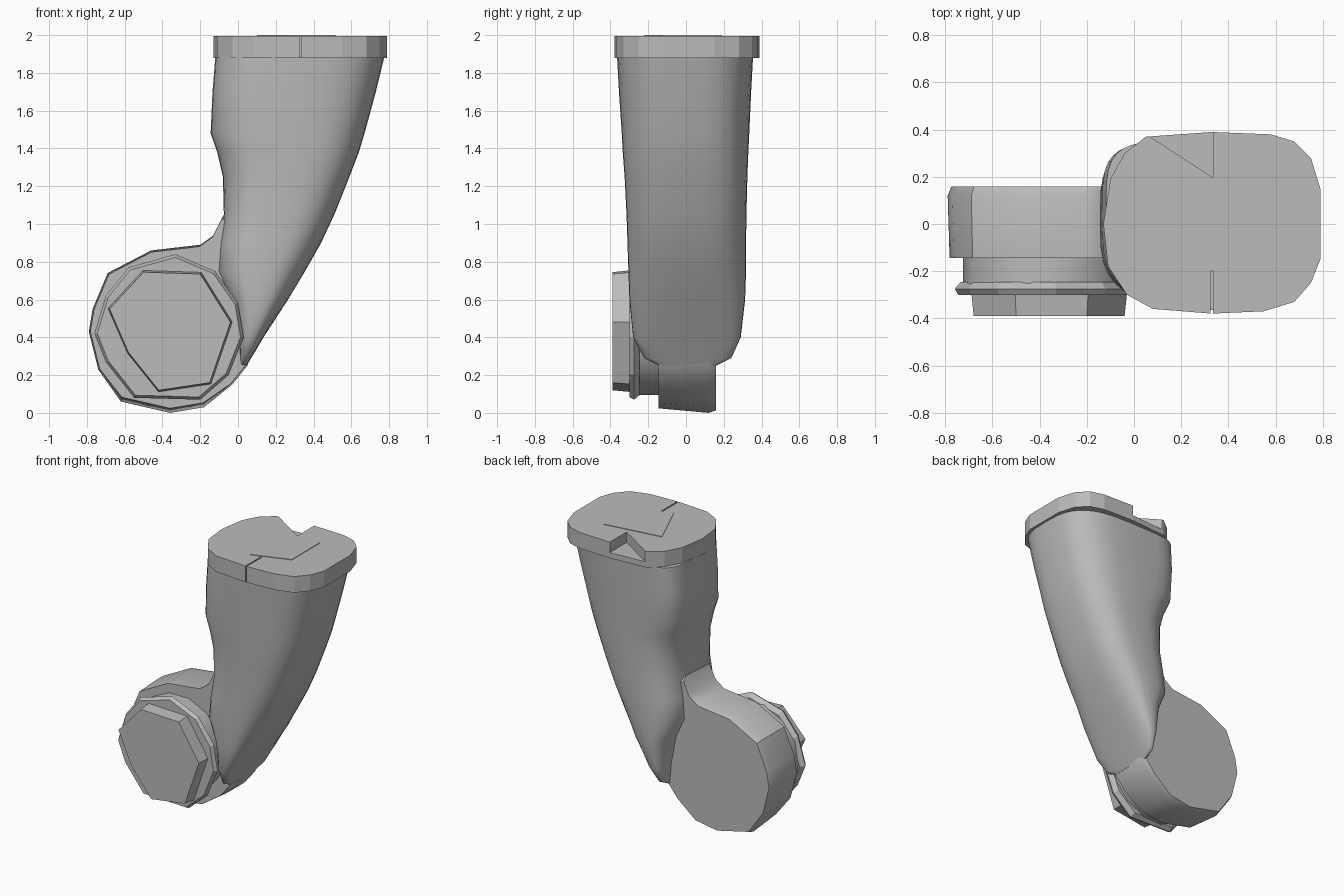
import bpy, bmesh, math
from math import cos, sin, pi, copysign

if "Cube" in bpy.data.objects:
    bpy.data.objects.remove(bpy.data.objects["Cube"], do_unlink=True)

grey = bpy.data.materials.new("plain grey")
grey.use_nodes = True
COLOUR = (0.5, 0.5, 0.5, 1)
grey.diffuse_color = COLOUR
grey.node_tree.nodes["Principled BSDF"].inputs["Base Color"].default_value = COLOUR


def loft(name, rings, smooth=None):
    """Skin a stack of equal-length rings and close both ends."""
    bm = bmesh.new()
    loops = [[bm.verts.new(p) for p in ring] for ring in rings]
    n = len(loops[0])
    for a, b in zip(loops, loops[1:]):
        for i in range(n):
            j = (i + 1) % n
            bm.faces.new((a[i], a[j], b[j], b[i]))
    bm.faces.new(loops[0])
    bm.faces.new(loops[-1])
    bmesh.ops.recalc_face_normals(bm, faces=bm.faces)
    mesh = bpy.data.meshes.new(name)
    bm.to_mesh(mesh)
    bm.free()
    mesh.materials.append(grey)
    ob = bpy.data.objects.new(name, mesh)
    bpy.context.collection.objects.link(ob)
    if smooth:
        bpy.ops.object.select_all(action="DESELECT")
        ob.select_set(True)
        bpy.context.view_layer.objects.active = ob
        bpy.ops.object.shade_smooth_by_angle(angle=math.radians(smooth))
    return ob


def prism_z(name, outline, z0, z1):
    return loft(name, [[(x, y, z) for x, y in outline] for z in (z0, z1)])


def about(outline, scale):
    """Scale an x-z outline about the drum axis."""
    return [(-0.38 + (x + 0.38) * scale, 0.42 + (z - 0.42) * scale) for x, z in outline]


def stack_y(name, layers, smooth=None):
    return loft(name, [[(x, y, z) for x, z in ring] for y, ring in layers], smooth)


def circle(cx, cz, r, n, turn=0):
    return [(cx + r * cos(2 * pi * i / n + turn), cz + r * sin(2 * pi * i / n + turn))
            for i in range(n)]


def cut(target, cutter):
    cutter.hide_render = True
    cutter.hide_viewport = True
    cutter.display_type = "WIRE"
    mod = target.modifiers.new(cutter.name, "BOOLEAN")
    mod.operation = "DIFFERENCE"
    mod.solver = "EXACT"
    mod.object = cutter


# Curved arm: z, left, right, front, back, squareness of the inner back corner
SECTIONS = [
    (0.25, 0.01, 0.045, -0.14, 0.16, 2.5),
    (0.29, 0.01, 0.07, -0.22, 0.24, 2.5),
    (0.40, 0.00, 0.135, -0.28, 0.29, 2.7),
    (0.60, -0.04, 0.265, -0.30, 0.313, 2.8),
    (0.75, -0.11, 0.355, -0.305, 0.318, 3),
    (0.90, -0.10, 0.44, -0.31, 0.318, 3),
    (1.05, -0.075, 0.51, -0.315, 0.32, 3),
    (1.25, -0.08, 0.59, -0.325, 0.325, 3),
    (1.38, -0.11, 0.64, -0.335, 0.33, 3.3),
    (1.48, -0.145, 0.67, -0.34, 0.335, 4),
    (1.70, -0.135, 0.73, -0.355, 0.345, 5),
    (1.885, -0.12, 0.775, -0.365, 0.355, 5),
]


def section(z, left, right, front, back, inner, n=36):
    cx, cy = (left + right) / 2, (front + back) / 2
    ring = []
    for i in range(n):
        c, s = cos(2 * pi * i / n), sin(2 * pi * i / n)
        power = 2 / (inner if c < 0 and s > 0 else 3)
        ring.append((cx + copysign(abs(c) ** power, c) * (right - left) / 2,
                     cy + copysign(abs(s) ** power, s) * (back - front) / 2, z))
    return ring


loft("curved_arm", [section(*s) for s in SECTIONS], 40)

# Flat cap on the arm, with two slits and a shallow wedge removed at the back
CAP = [(-.13, 0), (-.10, .19), (-.04, .30), (.05, .37), (.33, .39), (.58, .38),
       (.68, .35), (.75, .28), (.79, .15), (.79, -.15), (.75, -.25), (.68, -.33),
       (.55, -.37), (.33, -.38), (.08, -.36), (-.03, -.30), (-.11, -.18)]
cap = prism_z("arm_cap", CAP, 1.88, 1.996)
cut(cap, prism_z("front_slit_cutter",
                 [(.325, -.5), (.335, -.5), (.335, -.2), (.325, -.2)], 1.8, 2.1))
cut(cap, prism_z("back_wedge_cutter",
                 [(.33, .2), (.335, .2), (.335, .5), (.05, .5), (.06, .375)], 1.92, 2.1))
prism_z("top_plate", [(.10, .13), (.52, .19), (.52, -.13), (.25, -.22)], 1.99, 2.0)

# Drum with a web that flares up into the arm
DRUM = [(-.79, .43), (-.77, .55), (-.69, .74), (-.46, .86), (-.20, .89), (-.13, .94),
        (-.08, 1.04), (.05, 1.0), (.10, .7), (.09, .4), (.05, .25), (-.03, .15),
        (-.18, .04), (-.36, .01), (-.62, .07), (-.74, .23)]
drum = stack_y("joint_drum", [(-.145, about(DRUM, .98)), (.12, DRUM), (.16, about(DRUM, .96))], 35)
for v in drum.data.vertices:
    if v.co.z < 0.1:
        v.co.z -= (v.co.y + 0.145) * 0.06
low = min(v.co.z for v in drum.data.vertices)
for v in drum.data.vertices:
    if v.co.z < 0.1:
        v.co.z -= low

# Narrow neck, flared flange and faceted end cap in front of the drum
stack_y("joint_neck", [(y, circle(-.37, .44, .355, 14)) for y in (-.26, -.13)], 35)
FLANGE = [(-.33, .84), (-.12, .75), (0, .58), (.03, .40), (-.05, .2), (-.2, .07),
          (-.55, .08), (-.70, .27), (-.76, .42), (-.70, .62), (-.58, .77)]
stack_y("joint_flange", [(-.30, about(FLANGE, .96)), (-.275, FLANGE), (-.245, about(FLANGE, .93))])
FACE = [(-.50, .745), (-.20, .735), (-.04, .48), (-.15, .16), (-.42, .12), (-.58, .32), (-.68, .55)]
stack_y("joint_end_cap", [(-.39, FACE), (-.295, about(FACE, 1.03))])
